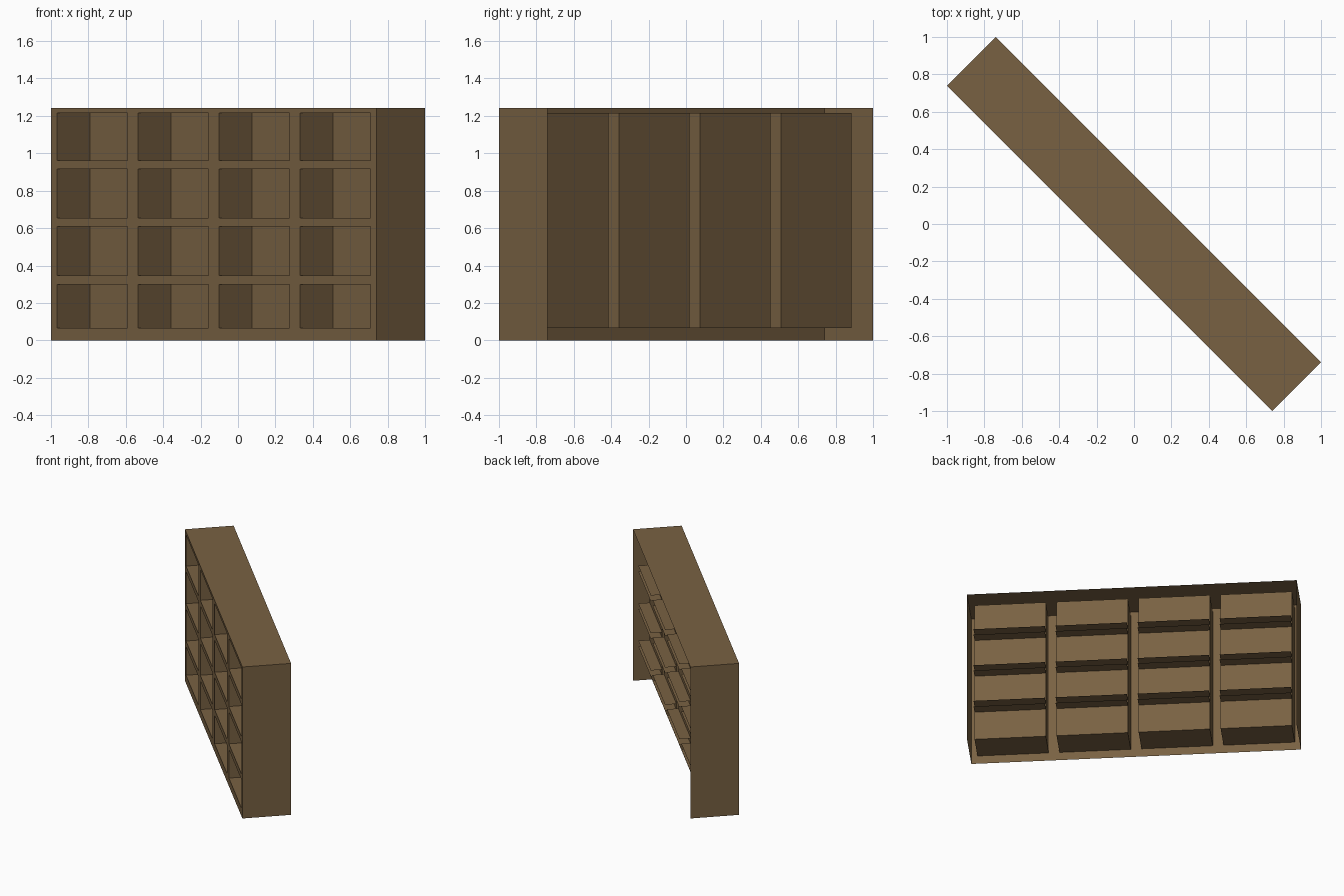
import bpy, math
from mathutils import Matrix

if "Cube" in bpy.data.objects:
    bpy.data.objects.remove(bpy.data.objects["Cube"])

# Cabinet dimensions: W half length, D half depth, H height
W, D, H = 1.2304, 0.1838, 1.243
FRONT, BACK = -D, D
PANEL = FRONT + 0.249          # depth of the compartment backs
SHELF_BACK = FRONT + 0.335     # shelves stick out behind the backs
COLS = [(c - 0.266, c + 0.266) for c in (-0.9186, -0.3062, 0.3062, 0.9186)]
ROWS = [(0.066, 0.299), (0.347, 0.608), (0.653, 0.915), (0.962, 1.216)]
TURN = Matrix.Rotation(math.radians(-45), 4, 'Z')

wood = bpy.data.materials.new("brown wood")
wood.diffuse_color = (0.19, 0.12, 0.055, 1)
wood.use_nodes = True
wood.node_tree.nodes["Principled BSDF"].inputs["Base Color"].default_value = wood.diffuse_color


def sheets(name, quads):
    """One object made of thin flat quads, turned to the cabinet's angle."""
    verts = [TURN @ Matrix.Translation(p).translation for q in quads for p in q]
    faces = [range(4 * i, 4 * i + 4) for i in range(len(quads))]
    me = bpy.data.meshes.new(name)
    me.from_pydata(verts, [], [tuple(f) for f in faces])
    me.materials.append(wood)
    ob = bpy.data.objects.new(name, me)
    bpy.context.collection.objects.link(ob)


def facing(x0, x1, z0, z1, y):     # faces the front
    return [(x0, y, z0), (x1, y, z0), (x1, y, z1), (x0, y, z1)]


def upright(x, y0, y1, z0, z1):    # faces sideways
    return [(x, y0, z0), (x, y1, z0), (x, y1, z1), (x, y0, z1)]


def level(x0, x1, y0, y1, z):      # faces up
    return [(x0, y0, z), (x1, y0, z), (x1, y1, z), (x0, y1, z)]


# Outer shell, open at the back and underneath
sheets("top_panel", [level(-W, W, FRONT, BACK, H)])
sheets("left_end", [upright(-W, BACK, FRONT, 0, H)])
sheets("right_end", [upright(W, FRONT, BACK, 0, H)])

# Front frame: a grid with the compartment cells left out
us = [-W] + [u for c in COLS for u in c] + [W]
zs = [0] + [z for r in ROWS for z in r] + [H]
sheets("front_frame", [facing(us[i], us[i + 1], zs[j], zs[j + 1], FRONT)
                       for i in range(9) for j in range(9)
                       if not (i % 2 and j % 2)])

# Columns of compartments with back, sides, floor, ceiling and shelves
z0, z1 = ROWS[0][0], ROWS[-1][1]
for n, (a, b) in enumerate(COLS, 1):
    sheets(f"column_back_{n}", [facing(a, b, z0, z1, PANEL)])
    sheets(f"column_walls_{n}", [upright(a, FRONT, PANEL, z0, z1),
                                 upright(b, PANEL, FRONT, z0, z1),
                                 level(a, b, FRONT, PANEL, z0),
                                 level(b, a, FRONT, PANEL, z1)])
    sheets(f"shelves_{n}", [level(a, b, FRONT, SHELF_BACK, z)
                            for z in zs[2:8]])
